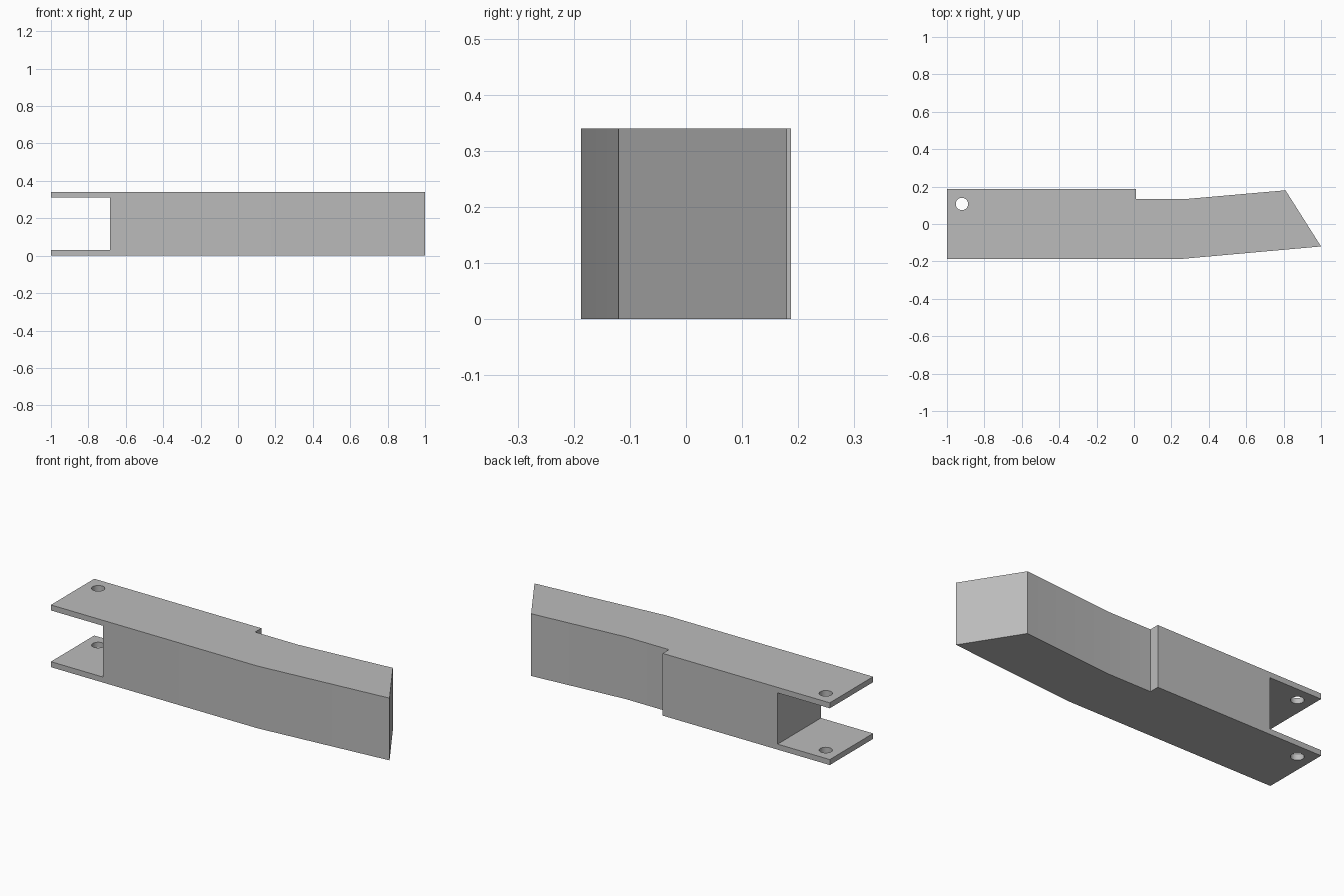
import bpy
import bmesh
import math

cube = bpy.data.objects.get("Cube")
if cube:
    bpy.data.objects.remove(cube, do_unlink=True)

HEIGHT = 0.34
WALL = 0.03
SLOT_END = -0.685

grey = bpy.data.materials.new("plain grey")
grey.use_nodes = True
grey.diffuse_color = (0.5, 0.5, 0.5, 1)
grey.node_tree.nodes["Principled BSDF"].inputs["Base Color"].default_value = (0.5, 0.5, 0.5, 1)


def extrude_outline(name, points, bottom, top):
    """Raise a flat outline into a solid prism."""
    bm = bmesh.new()
    base = bm.faces.new([bm.verts.new((x, y, bottom)) for x, y in points])
    raised = bmesh.ops.extrude_face_region(bm, geom=[base])["geom"]
    verts = [v for v in raised if isinstance(v, bmesh.types.BMVert)]
    bmesh.ops.translate(bm, verts=verts, vec=(0, 0, top - bottom))
    bmesh.ops.recalc_face_normals(bm, faces=bm.faces)
    mesh = bpy.data.meshes.new(name)
    bm.to_mesh(mesh)
    bm.free()
    mesh.materials.append(grey)
    obj = bpy.data.objects.new(name, mesh)
    bpy.context.collection.objects.link(obj)
    return obj


def cut(target, cutter):
    """Subtract a hidden helper from the target."""
    mod = target.modifiers.new(cutter.name, "BOOLEAN")
    mod.operation = "DIFFERENCE"
    mod.solver = "EXACT"
    mod.object = cutter
    bpy.context.view_layer.objects.active = target
    bpy.ops.object.modifier_apply(modifier=mod.name)
    bpy.data.objects.remove(cutter, do_unlink=True)


# Bent bar with a stepped back and a slanted end
outline = [(-1, -0.187), (0.25, -0.187), (1, -0.12), (0.81, 0.18),
           (0.27, 0.133), (0.01, 0.133), (0.01, 0.187), (-1, 0.187)]
bar = extrude_outline("bent_bar", outline, 0, HEIGHT)

# Open slot leaving two thin tongues
slot = [(-1.2, -0.4), (SLOT_END, -0.4), (SLOT_END, 0.4), (-1.2, 0.4)]
cut(bar, extrude_outline("slot_cutter", slot, WALL, HEIGHT - WALL))

# Round pin hole through both tongues
turns = [math.tau * i / 32 for i in range(32)]
hole = [(-0.92 + 0.033 * math.cos(a), 0.107 + 0.033 * math.sin(a)) for a in turns]
cut(bar, extrude_outline("hole_cutter", hole, -0.1, HEIGHT + 0.1))

# Soft shading across the gentle bend, sharp elsewhere
bpy.ops.object.select_all(action="DESELECT")
bar.select_set(True)
bpy.context.view_layer.objects.active = bar
bpy.ops.object.shade_smooth_by_angle(angle=math.radians(30))
